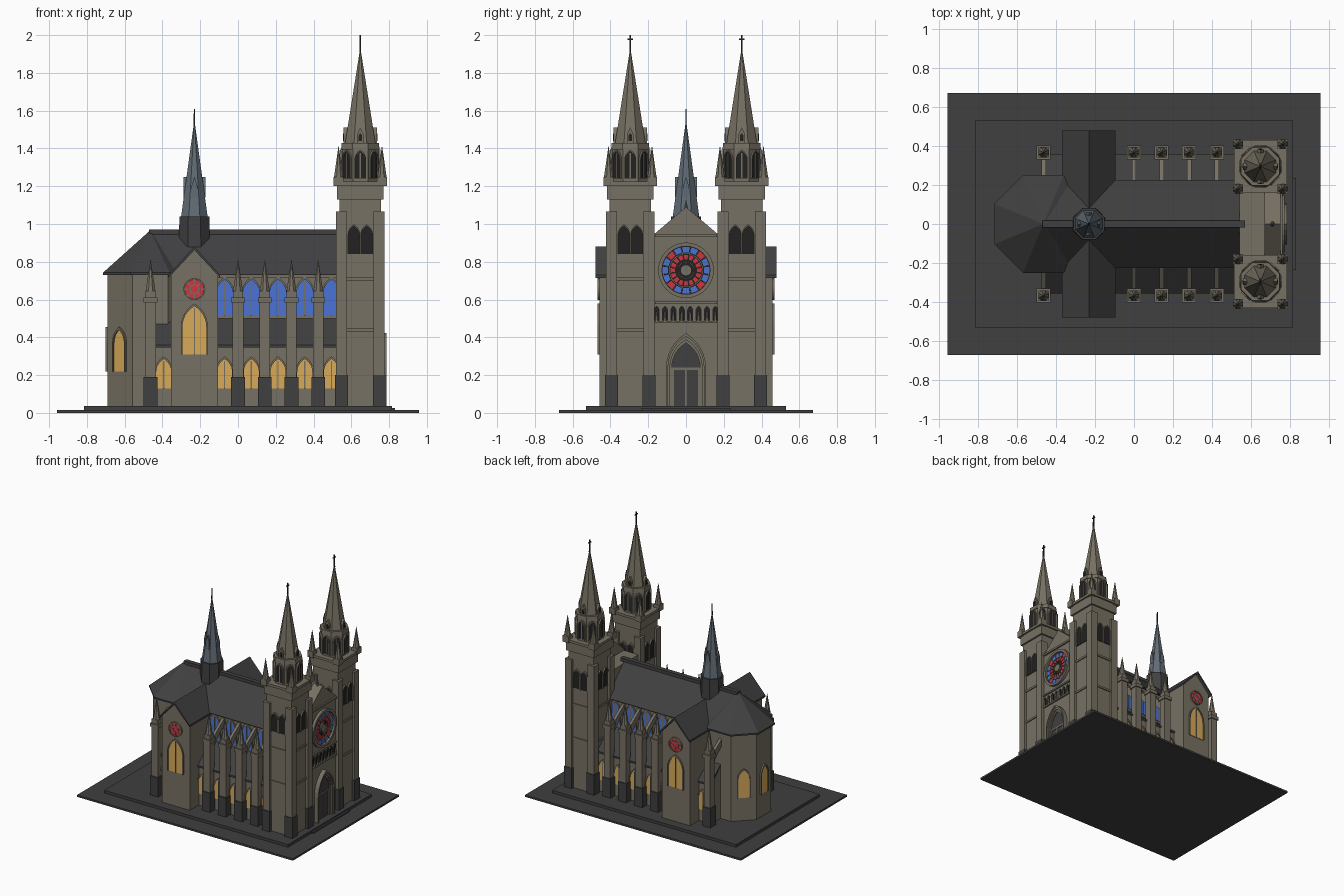
import bpy, bmesh, math
from mathutils import Vector

if "Cube" in bpy.data.objects:
    bpy.data.objects.remove(bpy.data.objects["Cube"])

COLORS = {
    "stone": (0.185, 0.165, 0.125), "dark_stone": (0.05, 0.05, 0.052), "slate": (0.052, 0.051, 0.053),
    "opening_black": (0.016, 0.016, 0.017), "amber_glass": (0.68, 0.40, 0.10), "blue_glass": (0.07, 0.17, 0.68),
    "red_glass": (0.62, 0.035, 0.05), "lead_blue": (0.12, 0.15, 0.175), "iron": (0.02, 0.02, 0.022)}
MATS = {}
for n, c in COLORS.items():
    MATS[n] = bpy.data.materials.new(n)
    MATS[n].diffuse_color = (*c, 1)
PARTS = {}


def bm_of(part, mat):
    return PARTS.setdefault(part, (bmesh.new(), mat))[0]


def loft(part, mat, a, b, caps=True):
    """Join two equal loops of points into a solid."""
    bm = bm_of(part, mat)
    va, vb = [bm.verts.new(p) for p in a], [bm.verts.new(p) for p in b]
    k = len(va)
    fs = [bm.faces.new((va[i], va[(i + 1) % k], vb[(i + 1) % k], vb[i])) for i in range(k)]
    fs += [bm.faces.new(va[::-1]), bm.faces.new(vb)]
    bmesh.ops.recalc_face_normals(bm, faces=fs)


def prism(part, mat, pts, d0, d1, o=(0, 0, 0), ang=0):
    """Extrude an upright (u, z) outline along the horizontal direction ang (degrees)."""
    a = math.radians(ang)
    u, n, o = Vector((-math.sin(a), math.cos(a), 0)), Vector((math.cos(a), math.sin(a), 0)), Vector(o)
    at = lambda d: [o + u * p[0] + n * d + Vector((0, 0, p[1])) for p in pts]
    loft(part, mat, at(d0), at(d1))


def box(part, mat, x0, x1, y0, y1, z0, z1):
    prism(part, mat, [(y0, z0), (y1, z0), (y1, z1), (y0, z1)], x0, x1)


def taper(part, mat, x, y, z0, z1, r0, r1, n=8):
    """Regular n-sided shaft or spire; r is centre to face."""
    k = 1 / math.cos(math.pi / n)
    def ring(r, z):
        return [(x + r * k * math.cos((i + .5) * math.tau / n), y + r * k * math.sin((i + .5) * math.tau / n), z)
                for i in range(n)]
    loft(part, mat, ring(r0, z0), ring(max(r1, 0.001), z1))


def arch(w, z0, z1, n=6):
    """Pointed arch outline, half width w, apex at z1."""
    s = z1 - w * math.sqrt(3)
    right = [(-w + 2 * w * math.cos(math.pi / 3 * i / n), s + 2 * w * math.sin(math.pi / 3 * i / n)) for i in range(n + 1)]
    return [(w, z0)] + right + [(-x, z) for x, z in right[-2::-1]] + [(-w, z0)]


def band(part, mat, outer, inner, d0, d1, o, ang):
    """Frame between two open outlines."""
    for i in range(len(outer) - 1):
        prism(part, mat, [outer[i], outer[i + 1], inner[i + 1], inner[i]], d0, d1, o, ang)


def window(part, mat, w, z0, z1, o, ang, mullion=True, frame=0.008):
    prism(part, mat, arch(w, z0, z1), -0.003, 0.004, o, ang)
    band("window_frames", "stone", arch(w + frame, z0, z1 + frame * 1.7), arch(w, z0, z1), -0.003, 0.012, o, ang)
    if mullion:
        prism("window_frames", "stone", [(-.003, z0), (.003, z0), (.003, z1 - .01), (-.003, z1 - .01)], 0, .008, o, ang)


def sector(part, mat, r0, r1, a0, a1, d0, d1, o, ang, n=3):
    t = [a0 + (a1 - a0) * i / n for i in range(n + 1)]
    pts = [(r1 * math.cos(a), r1 * math.sin(a)) for a in t] + [(r0 * math.cos(a), r0 * math.sin(a)) for a in t[::-1]]
    prism(part, mat, pts, d0, d1, o, ang)


def annulus(part, mat, r0, r1, d0, d1, o, ang, n=24):
    for i in range(n):
        sector(part, mat, r0, r1, i * math.tau / n, (i + 1) * math.tau / n, d0, d1, o, ang, 1)


def disc(part, mat, r, d0, d1, o, ang, n=24):
    prism(part, mat, [(r * math.cos(i * math.tau / n), r * math.sin(i * math.tau / n)) for i in range(n)], d0, d1, o, ang)


def cross(x, y, z0, z1):
    taper("finials", "iron", x, y, z0, z1, .005, .004, 4)
    box("finials", "iron", x - .004, x + .004, y - .015, y + .015, z1 - .025, z1 - .018)


# ground slabs and entrance step
box("ground_slab", "dark_stone", -.957, .957, -.672, .672, 0, .015)
box("plinth_slab", "dark_stone", -.815, .815, -.53, .53, .015, .037)
box("entrance_step", "dark_stone", .81, .83, -.235, .235, .015, .027)

# nave walls, roof and ridge
G = .036
box("nave_walls", "stone", -.465, .56, -.19, .19, G, .735)
box("nave_cornice", "stone", -.465, .54, -.203, .203, .715, .735)
prism("nave_roof", "slate", [(-.225, .732), (.225, .732), (0, .962)], -.465, .54)
box("roof_ridge", "slate", -.47, .57, -.018, .018, .945, .97)

# eight-sided apse
taper("apse_walls", "stone", -.465, 0, G, .732, .225, .225)
taper("apse_roof", "slate", -.465, 0, .73, .742, .25, .25)
taper("apse_roof", "slate", -.465, 0, .742, .965, .25, 0)
for a in (135, 180, 225):
    r = math.radians(a)
    window("amber_windows", "amber_glass", .04, .22, .44, (-.465 + .225 * math.cos(r), .225 * math.sin(r), 0), a, False)

# transept with gables, tall windows and small roses
T = -.231
prism("transept_walls", "stone", [(-.124, G), (.124, G), (.124, .735), (0, .865), (-.124, .735)], -.457, .457, (T, 0, 0), -90)
prism("transept_roof", "slate", [(-.137, .73), (0, .88), (.137, .73), (.137, .715), (0, .862), (-.137, .715)],
      -.48, .48, (T, 0, 0), -90)
for s in (-1, 1):
    window("amber_windows", "amber_glass", .063, .31, .565, (T, s * .457, 0), 90 * s)
    o = (T, s * .457, .655)
    disc("red_rose_panes", "red_glass", .05, -.003, .004, o, 90 * s)
    annulus("rose_tracery", "stone", .05, .058, -.003, .012, o, 90 * s)
    annulus("rose_tracery", "stone", .02, .026, 0, .007, o, 90 * s, 12)
    for i in range(8):
        a = i * math.pi / 4
        sector("rose_tracery", "stone", .02, .051, a - .08, a + .08, 0, .007, o, 90 * s, 1)

# aisles, their windows, piers and flying buttresses on both sides
for s in (-1, 1):
    prism("aisle_walls", "stone", [(0, G), (s * .343, G), (s * .343, .35), (s * .19, .48), (0, .48)], -.465, .54)
    prism("aisle_roofs", "slate", [(s * .357, .345), (s * .357, .36), (s * .19, .5), (s * .19, .48)], -.465, .54)
    for i in range(5):
        x = -.071 + i * .1415
        window("blue_windows", "blue_glass", .044, .515, .706, (x, s * .19, 0), 90 * s)
    for x in [-.071 + i * .1415 for i in range(5)] + [-.393]:
        window("amber_windows", "amber_glass", .04, .13, .285, (x, s * .343, 0), 90 * s)
    for x in (-.463, 0, .1415, .283, .4245):
        y = s * .367
        taper("pier_bases", "dark_stone", x, y, G, .19, .036, .036, 4)
        taper("piers", "stone", x, y, .19, .59, .028, .028, 4)
        taper("piers", "stone", x, y, .585, .612, .036, .036, 4)
        taper("pier_pinnacles", "stone", x, y, .612, .645, .027, .027, 4)
        taper("pier_pinnacles", "stone", x, y, .645, .81, .026, 0)
        prism("flying_buttresses", "stone", [(s * .345, .59), (s * .185, .705), (s * .185, .655), (s * .25, .6), (s * .345, .5)],
              -.011, .011, (x, 0, 0))

# crossing spire
taper("crossing_spire_base", "slate", T, 0, .86, 1.04, .083, .079)
taper("crossing_spire", "lead_blue", T, 0, 1.04, 1.53, .07, .003)
taper("finials", "iron", T, 0, 1.52, 1.61, .004, .003, 4)
for a in range(0, 360, 90):
    prism("spire_dormers", "lead_blue", [(-.016, 1.14), (.016, 1.14), (.016, 1.2), (0, 1.25), (-.016, 1.2)], .02, .058, (T, 0, 0), a)

# west front between the towers
F = .75
box("west_front", "stone", .54, F, -.17, .17, G, .93)
prism("west_gable", "stone", [(-.17, .925), (.17, .925), (.17, .945), (0, 1.09), (-.17, .945)], .67, F)
box("west_ledges", "stone", .7, F + .012, -.165, .165, .93, .945)
box("west_ledges", "stone", .7, F + .012, -.165, .165, .475, .487)
box("west_ledges", "stone", .7, F + .012, -.165, .165, .577, .589)
taper("west_gable", "stone", .71, 0, 1.07, 1.125, .014, 0)
for i in range(8):
    y = (i - 3.5) * .0445
    prism("gallery_niches", "opening_black", arch(.016, .49, .567), 0, .004, (F, y, 0))
    taper("gallery_figures", "stone", F + .005, y, .487, .535, .008, .004, 6)
# great rose window
o = (F, 0, .755)
disc("rose_backing", "opening_black", .13, 0, .003, o, 0, 32)
annulus("rose_tracery", "stone", .127, .147, 0, .022, o, 0, 32)
annulus("rose_tracery", "stone", .084, .092, 0, .012, o, 0, 32)
annulus("rose_tracery", "stone", .04, .046, 0, .012, o, 0, 24)
disc("rose_tracery", "stone", .03, 0, .012, o, 0, 16)
for i in range(16):
    a, h = i * math.pi / 8, math.pi / 8
    red = i % 4 == 2
    sector("red_rose_panes" if red else "blue_rose_panes", "red_glass" if red else "blue_glass",
           .095, .124, a - h * .4, a + h * .4, .002, .007, o, 0)
    sector("red_rose_panes", "red_glass", .058, .082, a - h * .36, a + h * .36, .002, .007, o, 0)
    sector("rose_tracery", "stone", .092, .128, a + h * .44, a + h * .56, .002, .011, o, 0, 1)
# portal with stepped arches and double doors
for w, d in ((.105, .035), (.095, .024), (.085, .013)):
    band("portal_arches", "stone", arch(w, G, .24 + w * 1.732), arch(w - .01, G, .24 + (w - .01) * 1.732), 0, d, (F, 0, 0), 0)
prism("portal_doors", "dark_stone", arch(.075, G, .37), 0, .005, (F, 0, 0))
box("portal_frame", "stone", F, F + .011, -.075, .075, .228, .24)
for y in (-.069, 0, .069):
    box("portal_frame", "stone", F, F + .011, y - .005, y + .005, G, .23)

# twin towers
X = .6475
for s in (-1, 1):
    Y = s * .295
    taper("tower_bodies", "stone", X, Y, G, 1.14, .11, .11, 4)
    for z in (.43, .70):
        taper("tower_courses", "stone", X, Y, z, z + .016, .118, .118, 4)
    taper("tower_heads", "stone", X, Y, 1.13, 1.205, .124, .124, 4)
    taper("tower_heads", "stone", X, Y, 1.205, 1.225, .136, .136, 4)
    for i in (-1, 1):
        for j in (-1, 1):
            x, y = X + i * .1, Y + j * .1
            taper("tower_buttress_bases", "dark_stone", x, y, G, .2, .034, .034, 4)
            taper("tower_buttresses", "stone", x, y, .2, 1.065, .029, .029, 4)
            x, y = X + i * .115, Y + j * .115
            taper("tower_pinnacles", "stone", x, y, 1.2, 1.25, .026, .026, 4)
            taper("tower_pinnacles", "stone", x, y, 1.25, 1.41, .024, 0)
    for a in range(0, 360, 90):
        r = math.radians(a)
        for k in (-.034, .034):
            window("tower_openings", "opening_black", .028, .84, .99,
                   (X + .11 * math.cos(r) - k * math.sin(r), Y + .11 * math.sin(r) + k * math.cos(r), 0), a, False, .005)
    # eight-sided belfry and spire
    taper("belfries", "stone", X, Y, 1.22, 1.4, .096, .096)
    taper("belfries", "stone", X, Y, 1.395, 1.43, .102, .098)
    taper("tower_spires", "stone", X, Y, 1.43, 1.91, .08, .004)
    for a in range(0, 360, 45):
        r = math.radians(a)
        window("belfry_openings", "opening_black", .026, 1.24, 1.385, (X + .096 * math.cos(r), Y + .096 * math.sin(r), 0), a, True, .005)
        if a % 90 == 0:
            prism("spire_dormers_stone", "stone", [(-.018, 1.43), (.018, 1.43), (.018, 1.475), (0, 1.51), (-.018, 1.475)],
                  .03, .088, (X, Y, 0), a)
            prism("belfry_openings", "opening_black", arch(.009, 1.44, 1.48), .088, .091, (X, Y, 0), a)
    cross(X, Y, 1.9, 2.0)

# turn the collected parts into objects
for name, (bm, mat) in PARTS.items():
    me = bpy.data.meshes.new(name)
    bm.to_mesh(me)
    bm.free()
    me.materials.append(MATS[mat])
    bpy.context.collection.objects.link(bpy.data.objects.new(name, me))

for m in bpy.data.materials:
    if m.users and not m.is_grease_pencil:
        m.use_nodes = True
        m.node_tree.nodes["Principled BSDF"].inputs["Base Color"].default_value = m.diffuse_color
